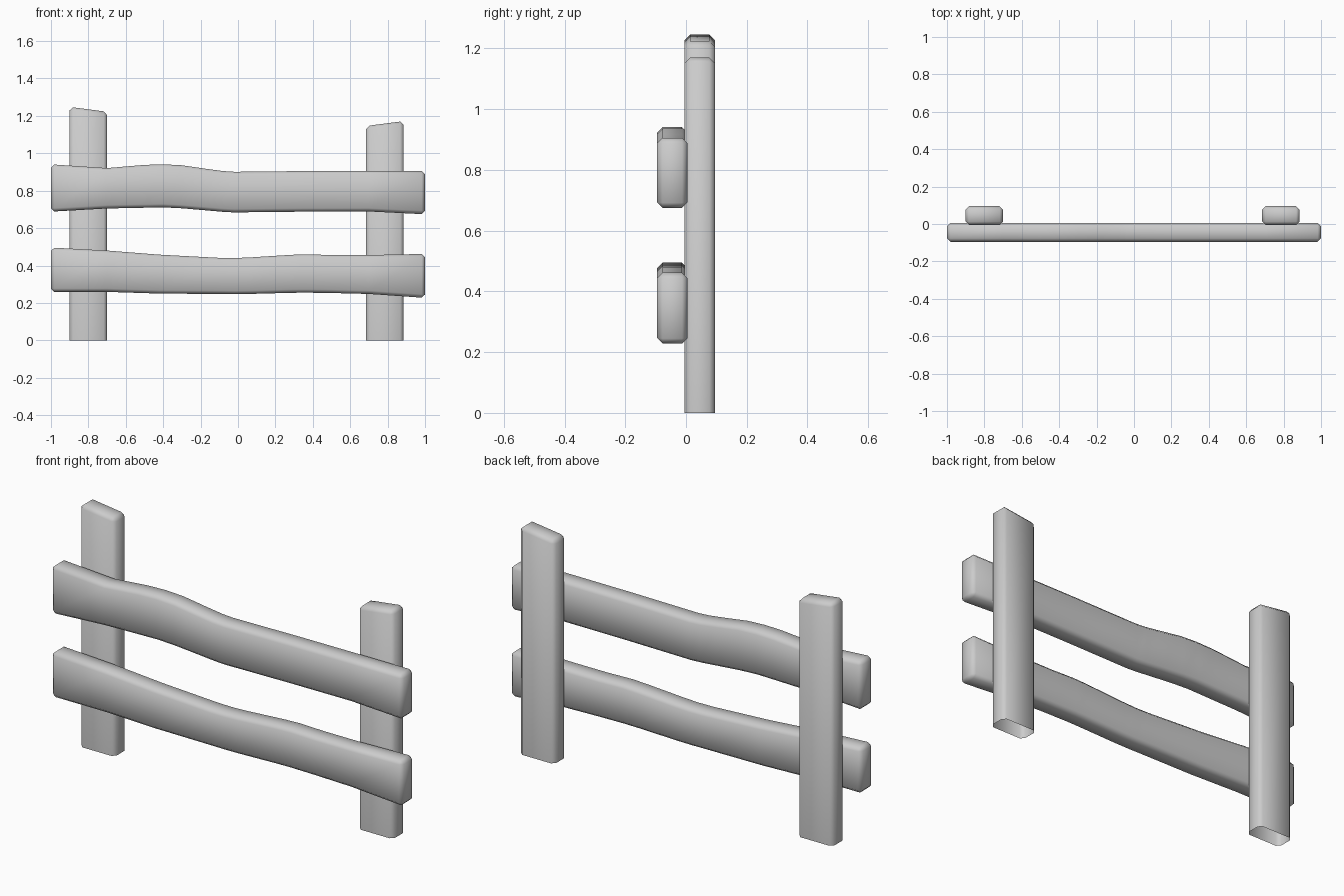
import bpy, bmesh

if "Cube" in bpy.data.objects:
    bpy.data.objects.remove(bpy.data.objects["Cube"])


def loft(name, sections, y0, y1, axis, cap_start=True):
    """Loft rectangles along x (rail) or z (post), then chamfer the edges."""
    bm = bmesh.new()
    rings = []
    for (ax, az), (bx, bz) in sections:
        pts = [(ax, y0, az), (bx, y0, bz), (bx, y1, bz), (ax, y1, az)]
        rings.append([bm.verts.new(p) for p in pts])
    for r, s in zip(rings, rings[1:]):
        for i in range(4):
            j = (i + 1) % 4
            bm.faces.new((r[i], r[j], s[j], s[i]))
    if cap_start:
        bm.faces.new(rings[0][::-1])
    bm.faces.new(rings[-1])
    bmesh.ops.recalc_face_normals(bm, faces=bm.faces)
    # the post foot is open, so make sure the front wall faces -y
    bm.faces.ensure_lookup_table()
    front = min(bm.faces, key=lambda f: f.calc_center_median().y)
    if front.normal.y > 0:
        bmesh.ops.reverse_faces(bm, faces=bm.faces)
    mesh = bpy.data.meshes.new(name)
    bm.to_mesh(mesh)
    bm.free()
    for p in mesh.polygons:
        p.use_smooth = True
    ob = bpy.data.objects.new(name, mesh)
    bpy.context.collection.objects.link(ob)
    bev = ob.modifiers.new("chamfer", 'BEVEL')
    bev.width = 0.018
    bev.segments = 1
    bev.limit_method = 'ANGLE'
    bev.angle_limit = 0.9
    return ob


# Upright posts with slanted tops and open feet
for name, x0, x1, z0, z1 in (("left_post", -0.9, -0.7, 1.248, 1.222),
                             ("right_post", 0.685, 0.885, 1.146, 1.172)):
    loft(name, [((x0, 0), (x1, 0)), ((x0, z0), (x1, z1))],
         -0.005, 0.095, 'z', cap_start=False)

# Wavy rails: x, bottom z, top z
rails = {
    "upper_rail": [(-1, .688, .941), (-.7, .705, .921), (-.5, .709, .938),
                   (-.4, .711, .941), (-.3, .706, .936), (-.17, .695, .917),
                   (-.08, .687, .905), (-.02, .684, .901), (.35, .688, .905),
                   (.7, .689, .906), (1, .674, .906)],
    "lower_rail": [(-1, .259, .496), (-.7, .259, .480), (-.42, .250, .458),
                   (-.1, .248, .441), (-.02, .247, .440), (.06, .248, .443),
                   (.28, .254, .457), (.36, .255, .460), (.5, .253, .456),
                   (.7, .248, .456), (1, .227, .462)],
}
for name, rows in rails.items():
    loft(name, [((x, b), (x, t)) for x, b, t in rows], -0.095, 0.005, 'x')
